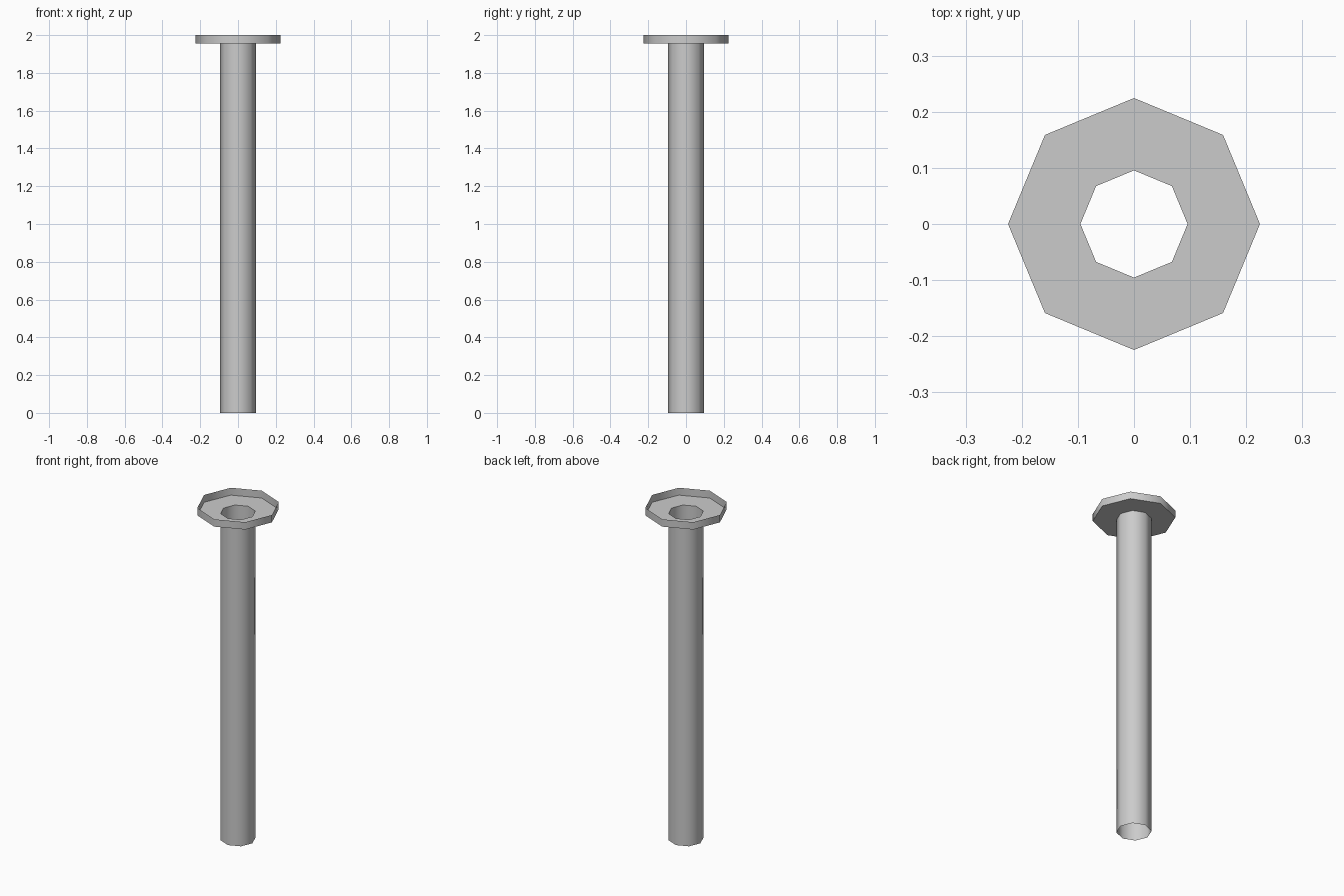
import bpy, bmesh
from math import cos, sin, tau, radians

if "Cube" in bpy.data.objects:
    bpy.data.objects.remove(bpy.data.objects["Cube"])

SIDES = 8
TUBE_R, FLANGE_R = 0.0955, 0.2245
FLANGE_Z, TOP_Z = 1.956, 2.0


def revolve(name, profile):
    """Sweep an open (radius, z) profile around z as a thin octagonal sheet."""
    bm = bmesh.new()
    rings = [[bm.verts.new((r * cos(tau * i / SIDES), r * sin(tau * i / SIDES), z))
              for i in range(SIDES)] for r, z in profile]
    for low, high in zip(rings, rings[1:]):
        for i in range(SIDES):
            j = (i + 1) % SIDES
            bm.faces.new((low[i], low[j], high[j], high[i]))
    mesh = bpy.data.meshes.new(name)
    bm.to_mesh(mesh)
    bm.free()
    obj = bpy.data.objects.new(name, mesh)
    bpy.context.collection.objects.link(obj)
    bpy.ops.object.select_all(action='DESELECT')
    obj.select_set(True)
    bpy.context.view_layer.objects.active = obj
    bpy.ops.object.shade_smooth_by_angle(angle=radians(50))
    return obj


# Open-ended hollow shaft
revolve("tube", [(TUBE_R, 0), (TUBE_R, FLANGE_Z)])

# Shallow tray around the top opening: flat floor and upright rim
revolve("flange", [(TUBE_R, FLANGE_Z), (FLANGE_R, FLANGE_Z), (FLANGE_R, TOP_Z)])
